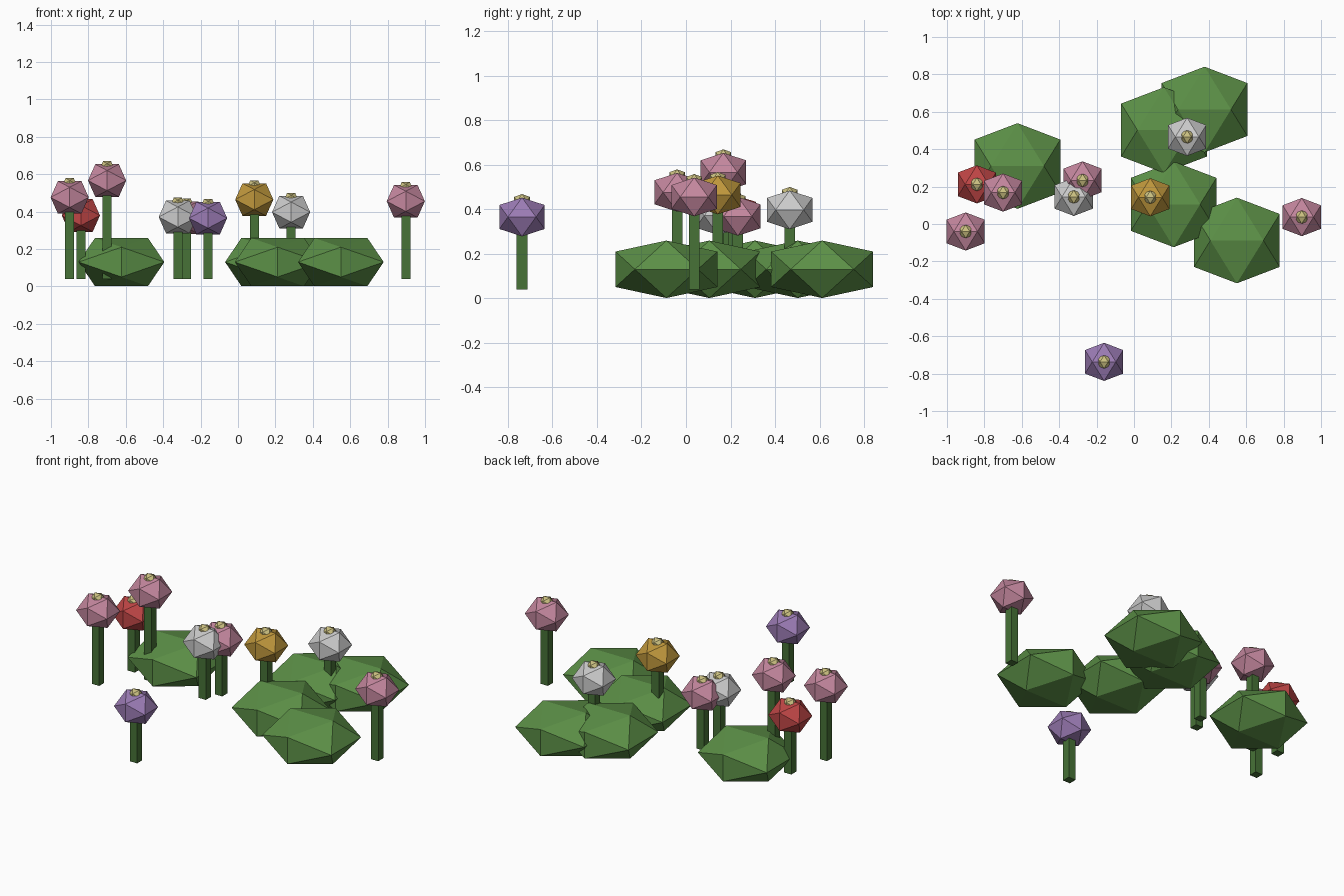
import bpy, bmesh
from mathutils import Vector

if "Cube" in bpy.data.objects:
    bpy.data.objects.remove(bpy.data.objects["Cube"])

PHI = (1 + 5 ** 0.5) / 2


def material(name, rgb):
    m = bpy.data.materials.new(name)
    m.diffuse_color = (*rgb, 1)
    m.use_nodes = True
    m.node_tree.nodes["Principled BSDF"].inputs["Base Color"].default_value = m.diffuse_color
    return m


MATS = {
    "leaf": material("leaf", (0.107, 0.28, 0.063)),
    "stem": material("stem", (0.063, 0.17, 0.038)),
    "pink": material("pink", (0.55, 0.24, 0.34)),
    "red": material("red", (0.52, 0.06, 0.06)),
    "white": material("white", (0.83, 0.83, 0.83)),
    "purple": material("purple", (0.33, 0.20, 0.46)),
    "gold": material("gold", (0.52, 0.31, 0.045)),
    "pollen": material("pollen", (0.60, 0.53, 0.22)),
}


def finish(bm, name, loc, mat):
    bmesh.ops.recalc_face_normals(bm, faces=bm.faces)
    mesh = bpy.data.meshes.new(name)
    bm.to_mesh(mesh)
    bm.free()
    mesh.materials.append(MATS[mat])
    obj = bpy.data.objects.new(name, mesh)
    obj.location = loc
    bpy.context.collection.objects.link(obj)
    return obj


def icosahedron(name, loc, half_width, half_height, mat):
    """Edge-up icosahedron: flat top edge along x, measured by its half extents."""
    bm = bmesh.new()
    for a in (-1, 1):
        for b in (-PHI, PHI):
            for co in ((a, 0, b), (0, b, a), (b, a, 0)):
                v = Vector(co) / PHI
                bm.verts.new((v.x * half_width, v.y * half_width, v.z * half_height))
    bmesh.ops.convex_hull(bm, input=bm.verts)
    return finish(bm, name, loc, mat)


def stem(name, x, y, z0, z1, width):
    bm = bmesh.new()
    bmesh.ops.create_cube(bm, size=1)
    bmesh.ops.scale(bm, vec=(width, width, z1 - z0), verts=bm.verts)
    return finish(bm, name, (x, y, (z0 + z1) / 2), "stem")


# Leafy bushes
for i, (x, y) in enumerate([(-0.623, 0.31), (0.160, 0.502), (0.377, 0.612),
                            (0.212, 0.105), (0.55, -0.088)], 1):
    icosahedron(f"bush_{i}", (x, y, 0.13), 0.229, 0.129, "leaf")

# Flowers: x, y, head height, petal colour
FLOWERS = [
    (-0.90, -0.04, 0.476, "pink"),
    (-0.84, 0.212, 0.379, "red"),
    (-0.70, 0.168, 0.566, "pink"),
    (-0.322, 0.145, 0.371, "white"),
    (-0.275, 0.233, 0.368, "pink"),
    (-0.160, -0.737, 0.365, "purple"),
    (0.087, 0.143, 0.464, "gold"),
    (0.284, 0.466, 0.397, "white"),
    (0.897, 0.037, 0.455, "pink"),
]
for i, (x, y, z, colour) in enumerate(FLOWERS, 1):
    stem(f"flower_stem_{i}", x, y, 0.04, z, 0.048)
    icosahedron(f"flower_head_{i}", (x, y, z), 0.102, 0.087, colour)
    icosahedron(f"flower_center_{i}", (x, y, z + 0.07), 0.035, 0.033, "pollen")
